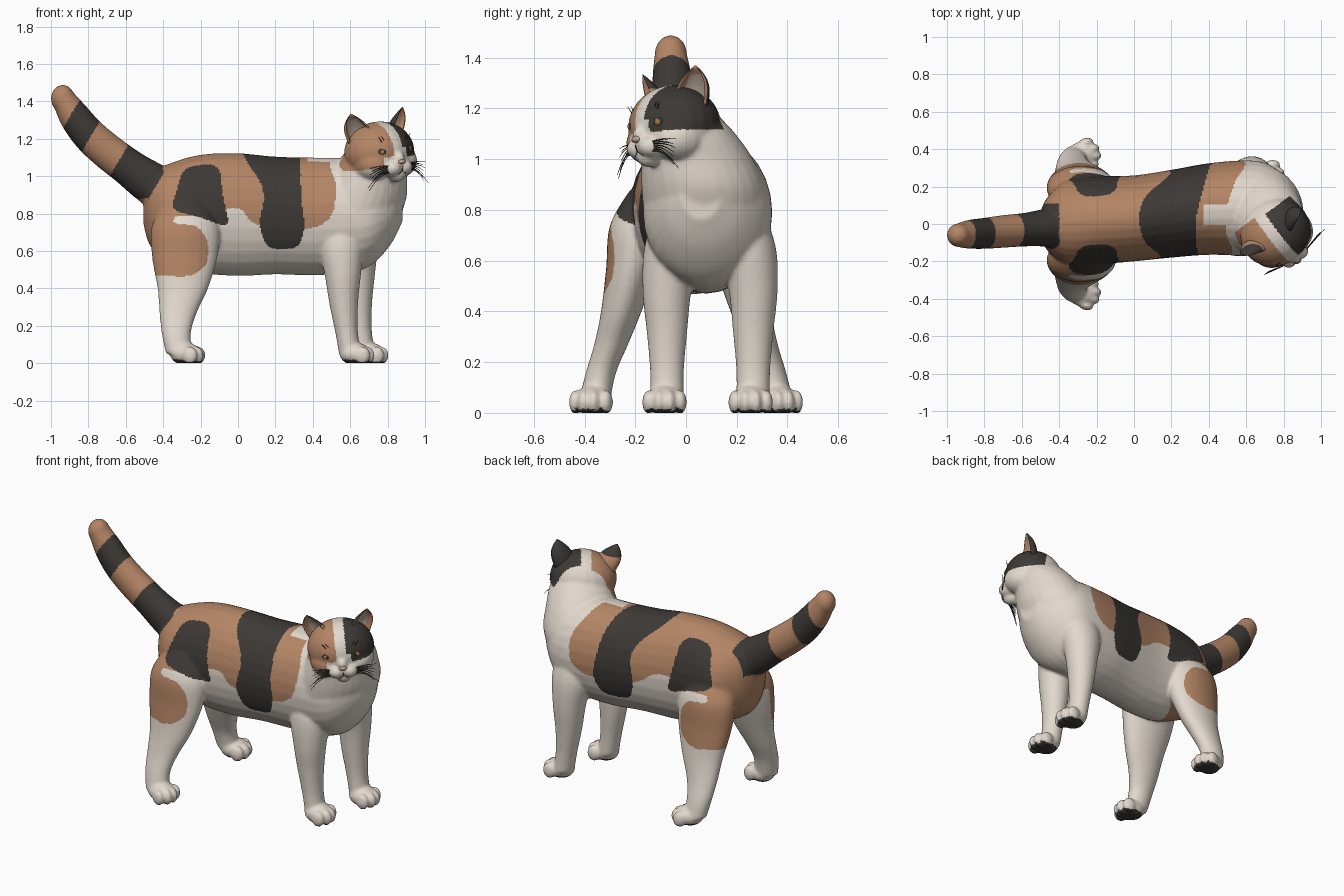
import bpy, bmesh, math, random
from mathutils import Vector, Matrix

if "Cube" in bpy.data.objects:
    bpy.data.objects.remove(bpy.data.objects["Cube"])

random.seed(4)
X, Y, Z = Vector((1, 0, 0)), Vector((0, 1, 0)), Vector((0, 0, 1))
I4 = Matrix.Identity(4)


def material(name, rgb):
    m = bpy.data.materials.new(name)
    m.diffuse_color = (*rgb, 1)
    m.use_nodes = True
    m.node_tree.nodes["Principled BSDF"].inputs["Base Color"].default_value = m.diffuse_color
    return m


WHITE = material("white_fur", (0.76, 0.69, 0.615))
ORANGE = material("orange_fur", (0.455, 0.235, 0.13))
DARK = material("dark_fur", (0.046, 0.041, 0.036))
PINK = material("nose_pink", (0.55, 0.38, 0.31))
AMBER = material("amber_eye", (0.40, 0.20, 0.08))
LINING = material("ear_lining", (0.52, 0.42, 0.36))

# Head frame: local x = forward, y = the cat's left, z = up
HEAD = (Matrix.Translation((0.755, -0.045, 1.13)) @ Matrix.Rotation(math.radians(-53), 4, 'Z')
        @ Matrix.Rotation(math.radians(6), 4, 'X'))
HEAD_INV = HEAD.inverted()


def loft(bm, rings):
    rows = [[bm.verts.new(p) for p in r] for r in rings]
    n = len(rows[0])
    for a, b in zip(rows, rows[1:]):
        for j in range(n):
            k = (j + 1) % n
            bm.faces.new((a[j], a[k], b[k], b[j]))
    bm.faces.new(rows[0][::-1])
    bm.faces.new(rows[-1])


def spline(secs, steps=5):
    """Catmull-Rom through rows of numbers."""
    s = [secs[0]] + list(secs) + [secs[-1]]
    out = []
    for i in range(1, len(s) - 2):
        for k in range(steps):
            t = k / steps
            out.append([0.5 * (2 * b + (c - a) * t + (2 * a - 5 * b + 4 * c - d) * t * t
                               + (3 * b - a - 3 * c + d) * t ** 3)
                        for a, b, c, d in zip(*s[i - 1:i + 3])])
    return out + [list(secs[-1])]


def tube(bm, secs, u, v, n=28):
    """Loft of ellipses: each section is x, y, z, radius along u, radius along v."""
    loft(bm, [[Vector(s[:3]) + u * s[3] * math.cos(a) + v * s[4] * math.sin(a)
               for a in (2 * math.pi * j / n for j in range(n))] for s in spline(secs)])


def ball(bm, c, r, m=I4):
    bmesh.ops.create_uvsphere(bm, u_segments=20, v_segments=14, radius=1,
                              matrix=m @ Matrix.Translation(c) @ Matrix.Diagonal((*r, 1)))


def finish(bm, name, mats):
    bmesh.ops.recalc_face_normals(bm, faces=bm.faces[:])
    me = bpy.data.meshes.new(name)
    bm.to_mesh(me)
    bm.free()
    for m in mats:
        me.materials.append(m)
    for p in me.polygons:
        p.use_smooth = True
    ob = bpy.data.objects.new(name, me)
    bpy.context.collection.objects.link(ob)
    return ob


# ---- Body volumes ----
bm = bmesh.new()
# torso
tube(bm, [(-.505, 0, .84, .05, .10), (-.465, 0, .82, .14, .20), (-.36, .01, .81, .225, .26),
          (-.2, .02, .80, .235, .315), (0, .03, .795, .23, .328), (.2, .055, .79, .235, .315),
          (.4, .08, .785, .245, .315), (.6, .085, .79, .255, .305), (.72, .08, .80, .24, .27),
          (.82, .07, .84, .17, .2), (.88, .06, .86, .08, .1)], Y, Z)
# neck
tube(bm, [(.62, .08, .72, .22, .24), (.665, .07, .88, .235, .245), (.70, .045, 1.0, .205, .22),
          (.73, .015, 1.1, .18, .18), (.75, -.02, 1.18, .13, .14)], X, Y)
# tail
tube(bm, [(-.40, -.01, .92, .11, .12), (-.48, -.02, .975, .10, .115), (-.58, -.03, 1.045, .09, .102),
          (-.70, -.04, 1.135, .087, .097), (-.80, -.05, 1.225, .083, .092),
          (-.88, -.055, 1.325, .077, .084), (-.935, -.06, 1.41, .064, .066)],
     Y, Vector((.7, 0, .71)))
ball(bm, (-.937, -.06, 1.415), (.064, .064, .074))


# paw with four toes
def paw(x, y, turn):
    m = Matrix.Translation((x, y, 0)) @ Matrix.Rotation(turn, 4, 'Z')
    ball(bm, (0, 0, .05), (.085, .075, .06), m)
    for k in (-1.5, -.5, .5, 1.5):
        ball(bm, (.066 - .012 * k * k, .042 * k, .042), (.042, .025, .048), m)


for s in (-1, 1):
    # hind legs
    tube(bm, [(-.27, s * .14, .88, .10, .08), (-.28, s * .18, .74, .18, .12),
              (-.285, s * .215, .57, .175, .10), (-.295, s * .255, .40, .135, .08),
              (-.32, s * .295, .27, .10, .067), (-.33, s * .335, .16, .078, .06),
              (-.315, s * .36, .05, .07, .062)], X, Y)
    paw(-.28, s * .365, s * .25)
    # front legs
    dx, y = (.075, .265) if s > 0 else (0, -.075)
    tube(bm, [(.55 + dx, y - s * .05, .80, .11, .09), (.55 + dx, y - s * .02, .65, .125, .11),
              (.56 + dx, y, .48, .098, .096), (.565 + dx, y, .32, .077, .08),
              (.58 + dx, y, .17, .061, .067), (.60 + dx, y, .05, .06, .066)], X, Y)
    paw(.627 + dx, y - .01, 0)
    # cheeks and muzzle pads
    ball(bm, (.04, s * .085, -.06), (.12, .10, .09), HEAD)
    ball(bm, (.145, s * .038, -.085), (.06, .05, .045), HEAD)
# skull, nose bridge, chin
ball(bm, (0, 0, 0), (.178, .195, .163), HEAD)
ball(bm, (.13, 0, -.035), (.075, .042, .05), HEAD)
ball(bm, (.135, 0, -.125), (.05, .045, .038), HEAD)

body = finish(bm, "cat_body", (WHITE, ORANGE, DARK))
rm = body.modifiers.new("fuse", 'REMESH')
rm.mode, rm.voxel_size, rm.use_smooth_shade = 'VOXEL', 0.008, True
sm = body.modifiers.new("soften", 'SMOOTH')
sm.factor, sm.iterations = 0.5, 12
fused = bpy.data.meshes.new_from_object(body.evaluated_get(bpy.context.evaluated_depsgraph_get()))
body.modifiers.clear()
body.data = fused
for v in fused.vertices:
    v.co.z = max(v.co.z, 0)


# ---- Coat patches, as rounded outlines in side view (x, z) ----
def outline(pts):
    for _ in range(2):
        pts = [(a[0] * w + b[0] * (1 - w), a[1] * w + b[1] * (1 - w))
               for a, b in zip(pts, pts[1:] + pts[:1]) for w in (.8, .2)]
    return pts


def inside(x, z, poly):
    hit = False
    for (ax, az), (bx, bz) in zip(poly, poly[1:] + poly[:1]):
        if (az > z) != (bz > z) and x < (bx - ax) * (z - az) / (bz - az) + ax:
            hit = not hit
    return hit


SADDLE = outline([(-.8, 1.3), (-.8, .46), (-.45, .47), (-.25, .46), (-.16, .53), (-.16, .66),
                  (-.22, .74), (-.35, .745), (-.34, .79), (-.2, .79), (-.1, .76),
                  (-.07, .83), (.02, .83), (.07, .75), (.2, .72), (.42, .72), (.51, .79),
                  (.53, .95), (.49, 1.05), (.47, 1.3)])
BAND = outline([(-.02, 1.3), (.03, 1.1), (.15, .93), (.11, .74), (.16, .61), (.32, .61),
                (.36, .72), (.335, .9), (.335, 1.3)])
HIP = outline([(-.29, 1.05), (-.10, 1.07), (-.08, .88), (-.04, .72), (-.2, .78), (-.36, .82),
               (-.33, .92)])


def coat(c, n):
    if c.z < .02 and n.z < -.6:                       # paw pads
        return 2
    p = HEAD_INV @ c
    if p.length < .225 and c.x > .5 and c.z > 1:      # face patches
        if p.y > (.03 if p.z > .02 else .055) and p.z > -.03 and p.x > -.11:
            return 2
        if p.y < (-.03 if p.z > -.02 else -.09) and p.z > -.08 and p.x > -.13:
            return 1
        return 0
    t = -.86 * c.x + .51 * c.z                        # tail rings
    if c.x < -.4 and c.z > .88 and abs(c.y + .025) < .135 and t > .86:
        return 2 if t < 1.10 or 1.295 < t < 1.445 else 1
    if c.z < .45 or c.x > .62:
        return 0
    # the pattern leans forward on the left flank
    x = c.x - .26 * max(0, c.y - .05) * min(1, max(0, c.x / .12))
    if c.z > 1.05 and c.x > .37 and abs(c.y - .05) < .055:
        return 0
    if inside(x, c.z, BAND) or inside(x, c.z, HIP):
        return 2
    if c.z < .7 and n.y * c.y < 0 and abs(n.y) > .25:  # inner thighs
        return 0
    return 1 if inside(x, c.z, SADDLE) else 0


for f in fused.polygons:
    f.material_index = coat(f.center, f.normal)

# ---- Ears: crescent section narrowing to the tip, lining on the inside ----
for s, name in ((-1, "right_ear"), (1, "left_ear")):
    base, tip = Vector((0, s * .122, .10)), Vector((.01, s * .175, .225))
    face = Vector((.87, s * .45, 0)).normalized()
    side = face.cross(Z)
    angles = [math.radians(-105 + 210 * j / 12) for j in range(13)]
    rings = []
    for i in range(11):
        v = -.3 + 1.28 * i / 10
        taper = 1 - max(v, 0) ** 2.2
        ring = []
        for k, arc in ((1, angles), (.84, angles[::-1])):
            ring += [HEAD @ (base.lerp(tip, v) + taper * k * (side * .075 * math.sin(a)
                     - face * .048 * math.cos(a))) for a in arc]
        rings.append(ring)
    bm = bmesh.new()
    loft(bm, rings)
    ear = finish(bm, name, (DARK, ORANGE, LINING))
    for i, f in enumerate(ear.data.polygons):
        row, col = divmod(i, 26)
        if col < 12:                                  # outside
            f.material_index = 0 if s > 0 or row > 5 else 1
        else:                                         # rim and lining
            f.material_index = 2 if 16 <= col <= 21 and row < 8 else 1


# ---- Eyes, nose ----
def feature(name, mat, balls):
    b = bmesh.new()
    for c, r in balls:
        ball(b, c, r, HEAD)
    finish(b, name, (mat,))


feature("eye_rims", DARK, [((.142, s * .083, .01), (.016, .029, .020)) for s in (-1, 1)])
feature("eyes", AMBER, [((.145, s * .083, .008), (.016, .025, .017)) for s in (-1, 1)])
feature("pupils", DARK, [((.158, s * .081, .009), (.005, .006, .011)) for s in (-1, 1)])
feature("nose", PINK, [((.193, 0, -.052), (.016, .022, .014))])


# ---- Whiskers, brow hairs and mouth line ----
def strands(name, mat, lines, depth):
    cu = bpy.data.curves.new(name, 'CURVE')
    cu.dimensions, cu.bevel_depth, cu.bevel_resolution = '3D', depth, 0
    for pts in lines:
        sp = cu.splines.new('POLY')
        sp.points.add(len(pts) - 1)
        for i, (q, c) in enumerate(zip(sp.points, pts)):
            q.co = (*(HEAD @ Vector(c)), 1)
            q.radius = 1 - .6 * i / (len(pts) - 1)
    cu.materials.append(mat)
    bpy.context.collection.objects.link(bpy.data.objects.new(name, cu))


hairs, brows = [], []
for s in (-1, 1):
    for i in range(8):
        reach, z = random.uniform(.11, .15), -.07 - .005 * i
        drop = .012 * i - .01
        hairs.append([(.175 - .03 * t, s * (.055 + reach * t), z + .02 * t - (drop + .03) * t * t)
                      for t in (0, .25, .5, .75, 1)])
    for i in range(2):
        brows.append([(.143 + .004 * t, s * (.065 + .02 * i + .02 * t), .06 + .03 * t)
                      for t in (0, .5, 1)])
strands("whiskers", DARK, hairs, .003)
strands("brow_hairs", DARK, brows, .0025)
strands("mouth", DARK, [[(.2, 0, -.075), (.192, 0, -.10), (.185, s * .025, -.118),
                         (.165, s * .05, -.118)] for s in (-1, 1)], .0025)
